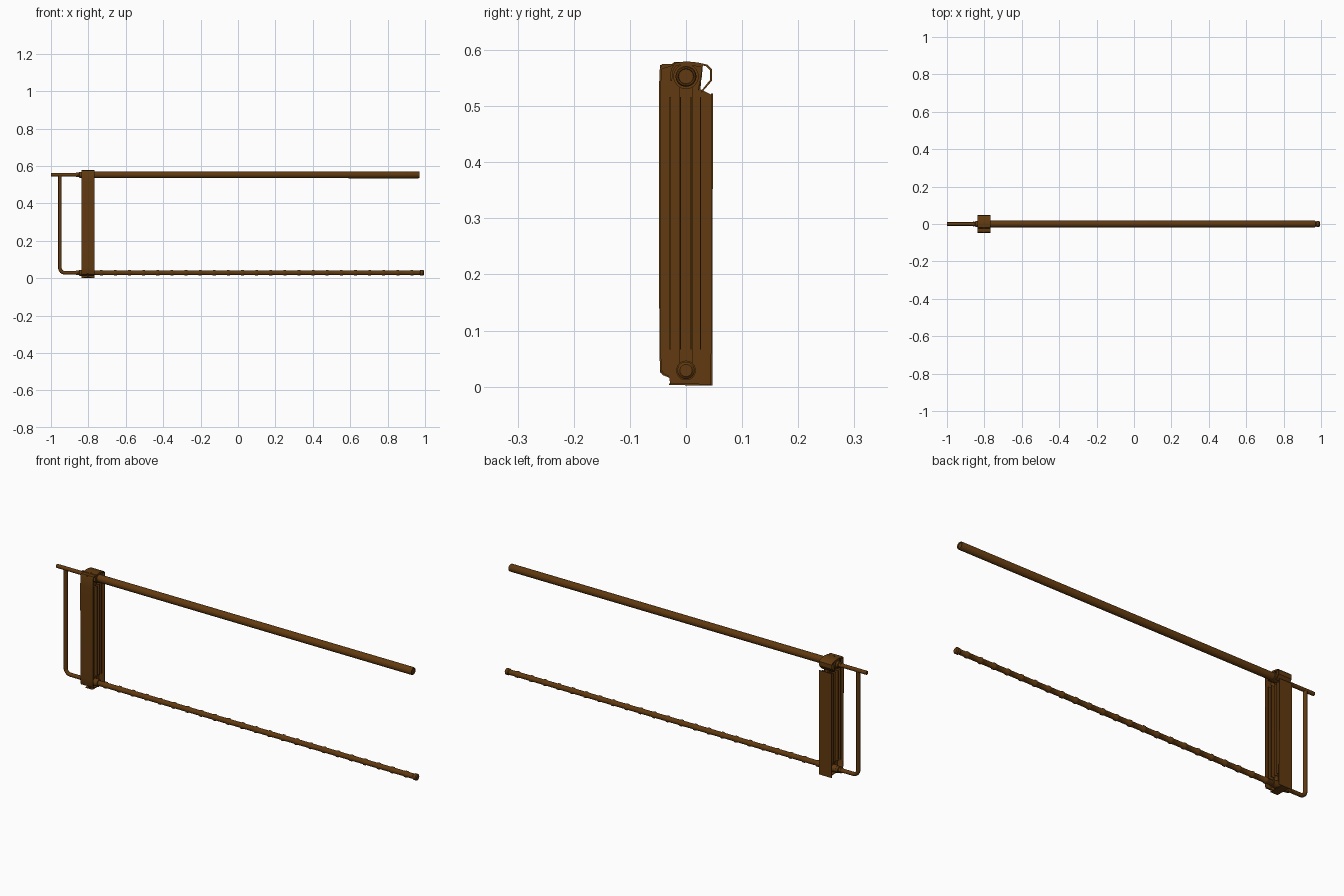
import bpy, bmesh, math
from mathutils import Vector

if "Cube" in bpy.data.objects:
    bpy.data.objects.remove(bpy.data.objects["Cube"])

mat = bpy.data.materials.new("bronze_paint")
mat.diffuse_color = (0.12, 0.042, 0.005, 1)
mat.use_nodes = True
mat.node_tree.nodes["Principled BSDF"].inputs["Base Color"].default_value = mat.diffuse_color
XC = -0.803           # centre of the radiator section
ZT, ZB = 0.553, 0.029  # pipe heights


def finish(name, bm, smooth=True):
    bmesh.ops.recalc_face_normals(bm, faces=bm.faces)
    me = bpy.data.meshes.new(name)
    bm.to_mesh(me)
    bm.free()
    ob = bpy.data.objects.new(name, me)
    bpy.context.collection.objects.link(ob)
    me.materials.append(mat)
    if smooth:
        bpy.ops.object.select_all(action='DESELECT')
        ob.select_set(True)
        bpy.context.view_layer.objects.active = ob
        bpy.ops.object.shade_smooth_by_angle(angle=math.radians(35))
    return ob


def lathe_x(name, z, profile, n=24):
    """Solid of revolution along x: profile is (x, radius) pairs."""
    bm = bmesh.new()
    rings = [[bm.verts.new((x, r * math.cos(2 * math.pi * i / n),
                            z + r * math.sin(2 * math.pi * i / n)))
              for i in range(n)] for x, r in profile]
    for a, b in zip(rings, rings[1:]):
        for i in range(n):
            j = (i + 1) % n
            bm.faces.new((a[i], a[j], b[j], b[i]))
    bm.faces.new(rings[0])
    bm.faces.new(rings[-1])
    return finish(name, bm)


def plate(name, pts, x0, x1):
    """Extrude a (y, z) outline from x0 to x1."""
    bm = bmesh.new()
    f = bm.faces.new([bm.verts.new((x0, y, z)) for y, z in pts])
    new = bmesh.ops.extrude_face_region(bm, geom=[f])["geom"]
    bmesh.ops.translate(bm, vec=(x1 - x0, 0, 0),
                        verts=[v for v in new if isinstance(v, bmesh.types.BMVert)])
    return finish(name, bm)


def tube(name, pts, r, n=16):
    cu = bpy.data.curves.new(name, 'CURVE')
    cu.dimensions = '3D'
    cu.bevel_depth, cu.bevel_resolution, cu.use_fill_caps = r, n // 4, True
    sp = cu.splines.new('POLY')
    sp.points.add(len(pts) - 1)
    for p, c in zip(sp.points, pts):
        p.co = (*c, 1)
    sp.use_smooth = True
    ob = bpy.data.objects.new(name, cu)
    bpy.context.collection.objects.link(ob)
    cu.materials.append(mat)
    return ob


# upper main pipe with bevelled end and recessed bore
lathe_x("upper_pipe", ZT, [(-0.835, 0.018), (0.966, 0.0185), (0.970, 0.0165),
                           (0.970, 0.014), (0.966, 0.013)], 32)

# lower pipe with evenly spaced raised joints
prof = [(-0.84, 0.0125)]
for i in range(24):
    x = -0.731 + i * 0.0755
    if x > 0.96:
        break
    prof += [(x - 0.009, 0.0125), (x - 0.004, 0.0155), (x + 0.004, 0.0155), (x + 0.009, 0.0125)]
prof += [(0.972, 0.0125), (0.976, 0.0155), (0.990, 0.0155), (0.994, 0.011)]
lathe_x("lower_jointed_pipe", ZB, prof)

# reducers and nuts on the supply side
for nm, z in (("upper", ZT), ("lower", ZB)):
    lathe_x(nm + "_reducer", z, [(-0.89, 0.0095), (-0.868, 0.0095), (-0.864, 0.012),
                                 (-0.850, 0.012), (-0.848, 0.016), (-0.833, 0.016)])
    lathe_x(nm + "_hex_nut", z, [(-0.862, 0.0145), (-0.852, 0.0145)], 6)

# supply pipes: straight top run, and drop with a bend at the bottom
tube("supply_pipe", [(-1.0, 0, ZT), (-0.86, 0, ZT)], 0.0095)
R = 0.026
bend = [(-0.952 + R - R * math.cos(a), 0, ZB + R - R * math.sin(a))
        for a in [math.pi / 2 * k / 8 for k in range(9)]]
tube("return_pipe", [(-0.952, 0, ZT)] + bend + [(-0.86, 0, ZB)], 0.0095)

# radiator section: header barrels and water column
lathe_x("upper_header", ZT, [(-0.838, 0.0225), (-0.768, 0.0225)], 32)
lathe_x("lower_header", ZB, [(-0.838, 0.0175), (-0.768, 0.0175)], 32)
plate("water_column", [(-0.012, ZB), (0.012, ZB), (0.012, ZT), (-0.012, ZT)],
      XC - 0.012, XC + 0.012)

# central web
plate("central_web", [(-0.046, 0.025), (-0.030, 0.016), (-0.028, 0.005), (0.045, 0.004),
                      (0.046, 0.52), (0.026, 0.53), (0.028, 0.572), (0.010, 0.579),
                      (-0.020, 0.579), (-0.028, 0.573), (-0.046, 0.573)],
      XC - 0.004, XC + 0.004)

# front and back panels, spanning the full section width
X0, X1 = -0.838, -0.768
plate("front_panel", [(-0.043, 0.575), (-0.047, 0.565), (-0.0485, 0.52), (-0.0475, 0.06),
                      (-0.046, 0.03), (-0.042, 0.021), (-0.030, 0.016), (-0.030, 0.019),
                      (-0.040, 0.024), (-0.0435, 0.032), (-0.0445, 0.06), (-0.0455, 0.52),
                      (-0.043, 0.566), (-0.024, 0.572), (-0.024, 0.575)], X0, X1)
plate("back_panel", [(0.044, 0.002), (0.047, 0.002), (0.048, 0.523), (0.045, 0.523)], X0, X1)
plate("bottom_lip", [(-0.030, 0.003), (0.046, 0.002), (0.046, 0.005), (-0.030, 0.006)],
      XC - 0.02, XC + 0.02)

# curved top hood and the two air louvres
plate("top_hood", [(-0.028, 0.545), (-0.027, 0.565), (-0.020, 0.577), (0.0, 0.580),
                   (0.020, 0.578), (0.029, 0.574), (0.028, 0.569), (0.0, 0.575),
                   (-0.018, 0.572), (-0.023, 0.563), (-0.025, 0.545)], X0, X1)
plate("inner_louvre", [(0.028, 0.574), (0.030, 0.572), (0.028, 0.550), (0.023, 0.528),
                       (0.021, 0.529), (0.026, 0.552)], X0, X1)
plate("outer_louvre", [(0.020, 0.578), (0.038, 0.574), (0.046, 0.566), (0.046, 0.545),
                       (0.028, 0.524), (0.026, 0.526), (0.043, 0.547), (0.043, 0.564),
                       (0.036, 0.571), (0.020, 0.575)], X0, X1)

# vertical convection fins between the panels
for i, y in enumerate((-0.028, -0.010, 0.009, 0.026)):
    plate("convection_fin_%d" % (i + 1),
          [(y - 0.001, 0.066), (y + 0.001, 0.066), (y + 0.001, 0.516), (y - 0.001, 0.516)],
          X0 + 0.003, X1 - 0.003)
